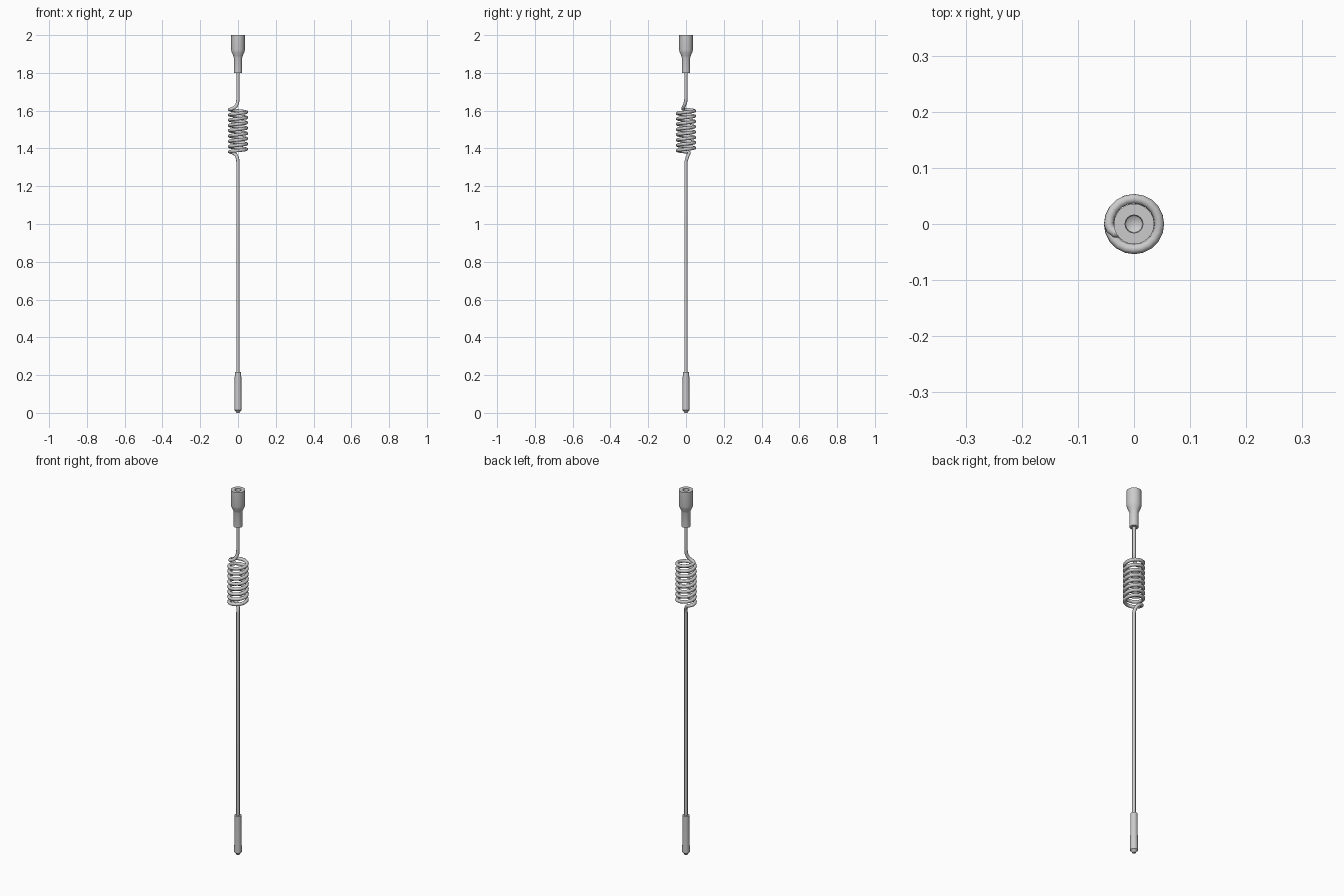
import bpy, bmesh, math
from mathutils import Vector

if "Cube" in bpy.data.objects:
    bpy.data.objects.remove(bpy.data.objects["Cube"])


def smooth(ob, angle=35):
    bpy.ops.object.select_all(action='DESELECT')
    ob.select_set(True)
    bpy.context.view_layer.objects.active = ob
    bpy.ops.object.shade_smooth_by_angle(angle=math.radians(angle))


def lathe(name, profile, sides=24):
    """Revolve (radius, z) points round the z axis."""
    bm = bmesh.new()
    vs = [bm.verts.new((r, 0, z)) for r, z in profile]
    es = [bm.edges.new(p) for p in zip(vs, vs[1:])]
    bmesh.ops.spin(bm, geom=vs + es, cent=(0, 0, 0), axis=(0, 0, 1),
                   angle=math.tau, steps=sides, use_duplicate=False)
    bmesh.ops.remove_doubles(bm, verts=bm.verts, dist=1e-5)
    bmesh.ops.recalc_face_normals(bm, faces=bm.faces)
    me = bpy.data.meshes.new(name)
    bm.to_mesh(me)
    bm.free()
    ob = bpy.data.objects.new(name, me)
    bpy.context.collection.objects.link(ob)
    smooth(ob)
    return ob


# Upper connector with a conical socket
lathe("top_connector", [(0, 1.80), (0.022, 1.80), (0.022, 1.88), (0.025, 1.89),
                        (0.034, 1.91), (0.036, 1.92), (0.036, 2.0),
                        (0.016, 2.0), (0.015, 1.985), (0, 1.975)])

# Lower tip sleeve
lathe("bottom_tip", [(0, 0), (0.008, 0.0), (0.013, 0.009), (0.019, 0.014),
                     (0.019, 0.03), (0.018, 0.10), (0.017, 0.216), (0, 0.216)])

# Wire: straight mast, spring coil, then straight neck
R, Z0, Z1, TURNS, SEG = 0.045, 1.382, 1.606, 8, 20
coil = []
for i in range(TURNS * SEG + 1):
    t = i / SEG
    a = math.pi + math.tau * t
    coil.append((R * math.cos(a), R * math.sin(a), Z0 + (Z1 - Z0) * t / TURNS))

lower = [(0, 0, 0.19), (0, 0, 1.325), (-0.001, 0.002, 1.338), (-0.004, 0.006, 1.352),
         (-0.010, 0.011, 1.364), (-0.020, 0.016, 1.373), (-0.033, 0.016, 1.379),
         (-0.042, 0.009, 1.381)]
upper = [(-0.042, -0.009, 1.607), (-0.033, -0.016, 1.609), (-0.020, -0.015, 1.615),
         (-0.010, -0.010, 1.624), (-0.004, -0.005, 1.637), (-0.001, -0.001, 1.652),
         (0, 0, 1.668), (0, 0, 1.82)]
path = lower + coil + upper

cu = bpy.data.curves.new("coiled_wire", 'CURVE')
cu.dimensions = '3D'
cu.bevel_depth = 0.0088
cu.bevel_resolution = 3
cu.use_fill_caps = True
sp = cu.splines.new('POLY')
sp.points.add(len(path) - 1)
for p, co in zip(sp.points, path):
    p.co = (*co, 1)
wire = bpy.data.objects.new("coiled_wire", cu)
bpy.context.collection.objects.link(wire)
bpy.ops.object.select_all(action='DESELECT')
wire.select_set(True)
bpy.context.view_layer.objects.active = wire
bpy.ops.object.convert(target='MESH')
smooth(bpy.context.view_layer.objects.active, 50)
